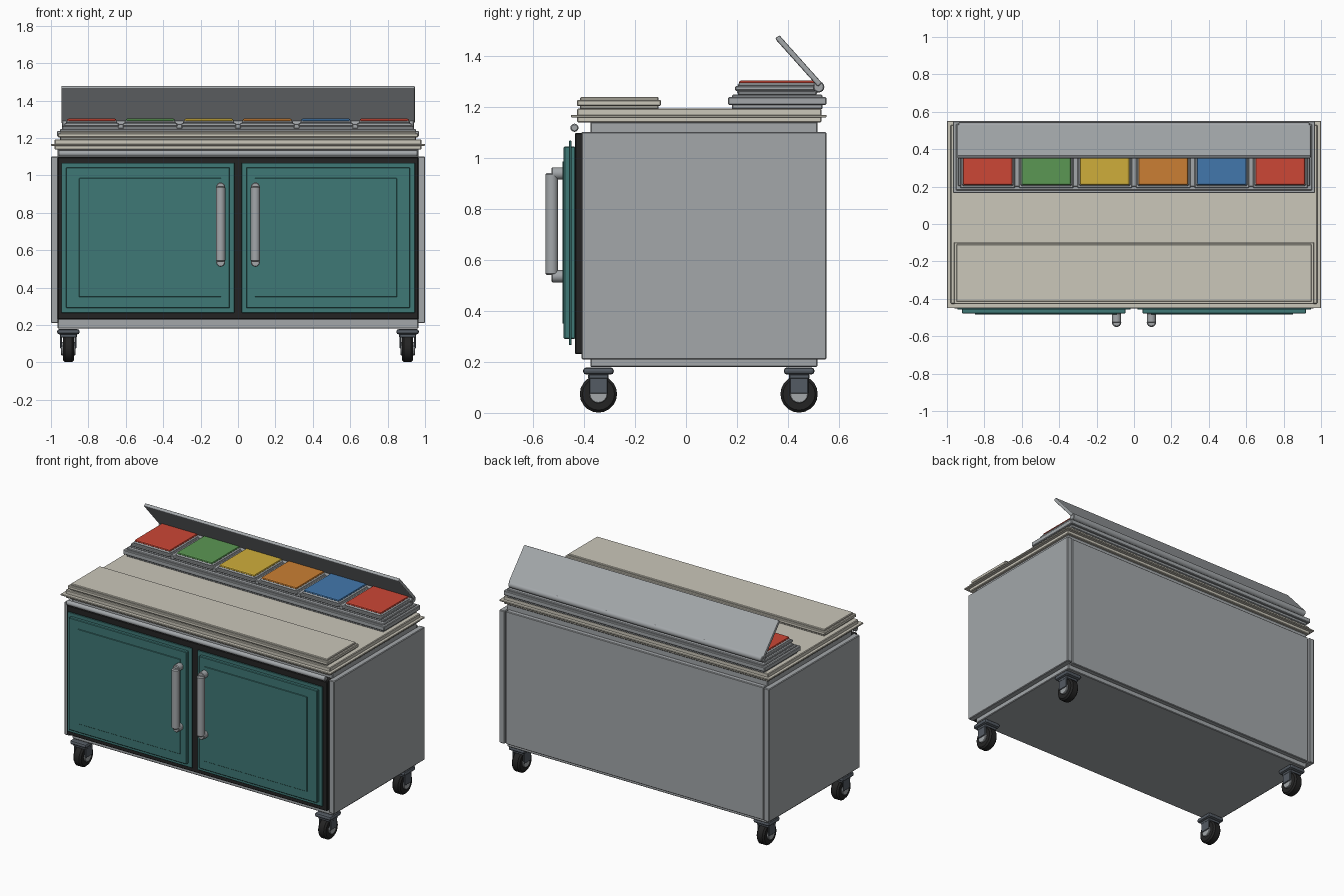
import bpy
from math import radians, pi, atan2, hypot

if "Cube" in bpy.data.objects:
    bpy.data.objects.remove(bpy.data.objects["Cube"])


def material(name, hex_code):
    # sRGB hex to a linear flat colour
    srgb = [int(hex_code[i:i + 2], 16) / 255 for i in (0, 2, 4)]
    col = [c / 12.92 if c < 0.04 else ((c + 0.055) / 1.055) ** 2.4 for c in srgb] + [1]
    m = bpy.data.materials.new(name)
    m.use_nodes = True
    m.diffuse_color = col
    bsdf = next(n for n in m.node_tree.nodes if n.type == "BSDF_PRINCIPLED")
    bsdf.inputs["Base Color"].default_value = col
    return m


steel = material("brushed steel", "a3a7aa")
cream = material("cream board", "cbc7ba")
teal = material("teal door", "3e7876")
black = material("black rubber", "242424")
iron = material("dark caster metal", "545b63")
fillings = [material(n, h) for n, h in (
    ("red", "cc4736"), ("green", "5b9753"), ("yellow", "cfae3b"),
    ("orange", "cb7f33"), ("blue", "4277ac"))]


def finish(ob, name, mat, bevel=0, segments=1):
    ob.name = name
    ob.data.materials.append(mat)
    if bevel:
        mod = ob.modifiers.new("edge", "BEVEL")
        mod.width, mod.segments, mod.limit_method = bevel, segments, "ANGLE"
    return ob


def box(name, x, y, z, mat, bevel=0.004, segments=1):
    # x, y and z are (low, high) ranges
    spans = (x, y, z)
    bpy.ops.mesh.primitive_cube_add(size=1, location=[sum(s) / 2 for s in spans])
    ob = bpy.context.object
    for v in ob.data.vertices:
        for i, s in enumerate(spans):
            v.co[i] *= s[1] - s[0]
    return finish(ob, name, mat, bevel, segments)


def rod(name, centre, radius, length, axis, mat, sides=16, bevel=0.004):
    turn = {"x": (0, pi / 2, 0), "y": (pi / 2, 0, 0), "z": (0, 0, 0)}[axis]
    bpy.ops.mesh.primitive_cylinder_add(vertices=sides, radius=radius, depth=length,
                                        location=centre, rotation=turn)
    bpy.ops.object.shade_smooth_by_angle(angle=radians(35))
    return finish(bpy.context.object, name, mat, bevel)


def wide(half):
    return (-half, half)


# Cabinet shell
box("cabinet_body", wide(0.965), (-0.375, 0.515), (0.18, 1.14), steel)
box("back_panel", wide(0.955), (0.51, 0.545), (0.21, 1.10), steel)
for side, s in (("left", 1), ("right", -1)):
    box(side + "_side_panel", sorted((s * 0.96, s)), (-0.41, 0.55), (0.21, 1.10), steel)
box("door_frame", wide(0.965), (-0.435, -0.37), (0.23, 1.097), black)
rod("front_rail", (0, -0.437, 1.117), 0.016, 1.92, "x", steel)

# Worktop with projecting edge band
box("worktop", wide(0.98), (-0.427, 0.53), (1.138, 1.192), cream)
box("worktop_edge_band", wide(1.0), (-0.45, 0.55), (1.158, 1.168), cream, 0.002)

# Cutting board
box("cutting_board", wide(0.95), (-0.415, -0.107), (1.19, 1.237), cream)
box("cutting_board_band", wide(0.963), (-0.428, -0.098), (1.203, 1.226), cream)

# Doors and handles
for side, s in (("left", 1), ("right", -1)):
    def mirrored(a, b):
        return sorted((s * a, s * b))

    box(side + "_door", mirrored(0.045, 0.92), (-0.479, -0.433), (0.29, 1.043), teal)
    box(side + "_door_flange", mirrored(0.02, 0.945), (-0.458, -0.449), (0.265, 1.067), teal, 0.002)
    box(side + "_door_inset", mirrored(0.09, 0.85), (-0.484, -0.478), (0.35, 0.985), teal, 0.002)
    hx = s * 0.093
    rod(side + "_handle_bar", (hx, -0.526, 0.74), 0.025, 0.40, "z", steel, bevel=0.006)
    for end, hz in (("lower", 0.535), ("upper", 0.938)):
        rod(side + "_handle_" + end + "_post", (hx, -0.502, hz), 0.024, 0.05, "y", steel)

# Ingredient rail and its pans
box("rail_base", wide(0.952), (0.18, 0.535), (1.19, 1.247), steel)
box("rail_band", wide(0.968), (0.165, 0.55), (1.207, 1.238), steel)
box("rail_deck", wide(0.94), (0.203, 0.512), (1.245, 1.262), steel)
pitch = 0.313
for i in range(6):
    cx = (i - 2.5) * pitch
    box(f"pan_rim_{i + 1}", (cx - 0.146, cx + 0.146), (0.192, 0.525), (1.262, 1.28), steel)
    box(f"pan_collar_{i + 1}", (cx - 0.138, cx + 0.138), (0.202, 0.515), (1.275, 1.293), steel, 0.008)
    box(f"pan_filling_{i + 1}", (cx - 0.132, cx + 0.132), (0.208, 0.508), (1.285, 1.303),
        fillings[i % 5], 0.01, 2)
for i in range(5):
    cx = (i - 2) * pitch
    box(f"pan_divider_{i + 1}", (cx - 0.016, cx + 0.016), (0.20, 0.515), (1.25, 1.275), steel)

# Raised lid on a hinge rod
low, high = (0.525, 1.285), (0.357, 1.473)
dy, dz = high[0] - low[0], high[1] - low[1]
lid = box("lid", wide(0.945), wide(hypot(dy, dz) / 2), wide(0.011), steel, 0.006, 2)
lid.location = (0, (low[0] + high[0]) / 2, (low[1] + high[1]) / 2)
lid.rotation_euler = (atan2(dz, dy), 0, 0)
rod("lid_hinge", (0, 0.52, 1.277), 0.022, 1.88, "x", steel)

# Casters
for side, cx in (("left", 0.907), ("right", -0.907)):
    for end, cy in (("front", -0.343), ("back", 0.443)):
        tag = f"{end}_{side}_caster_"
        box(tag + "plate", (cx - 0.06, cx + 0.06), (cy - 0.06, cy + 0.06), (0.15, 0.178), iron, 0.012, 2)
        box(tag + "crown", (cx - 0.045, cx + 0.045), (cy - 0.04, cy + 0.04), (0.132, 0.153), iron)
        for f in (-1, 1):
            box(f"{tag}fork_{'inner' if f * cx < 0 else 'outer'}",
                sorted((cx + f * 0.034, cx + f * 0.044)), (cy - 0.036, cy + 0.036),
                (0.075, 0.145), iron, 0.003)
        rod(tag + "wheel", (cx, cy, 0.074), 0.073, 0.058, "x", black, 20, 0.01)
        rod(tag + "hub", (cx, cy, 0.074), 0.036, 0.078, "x", steel, 16, 0.003)
